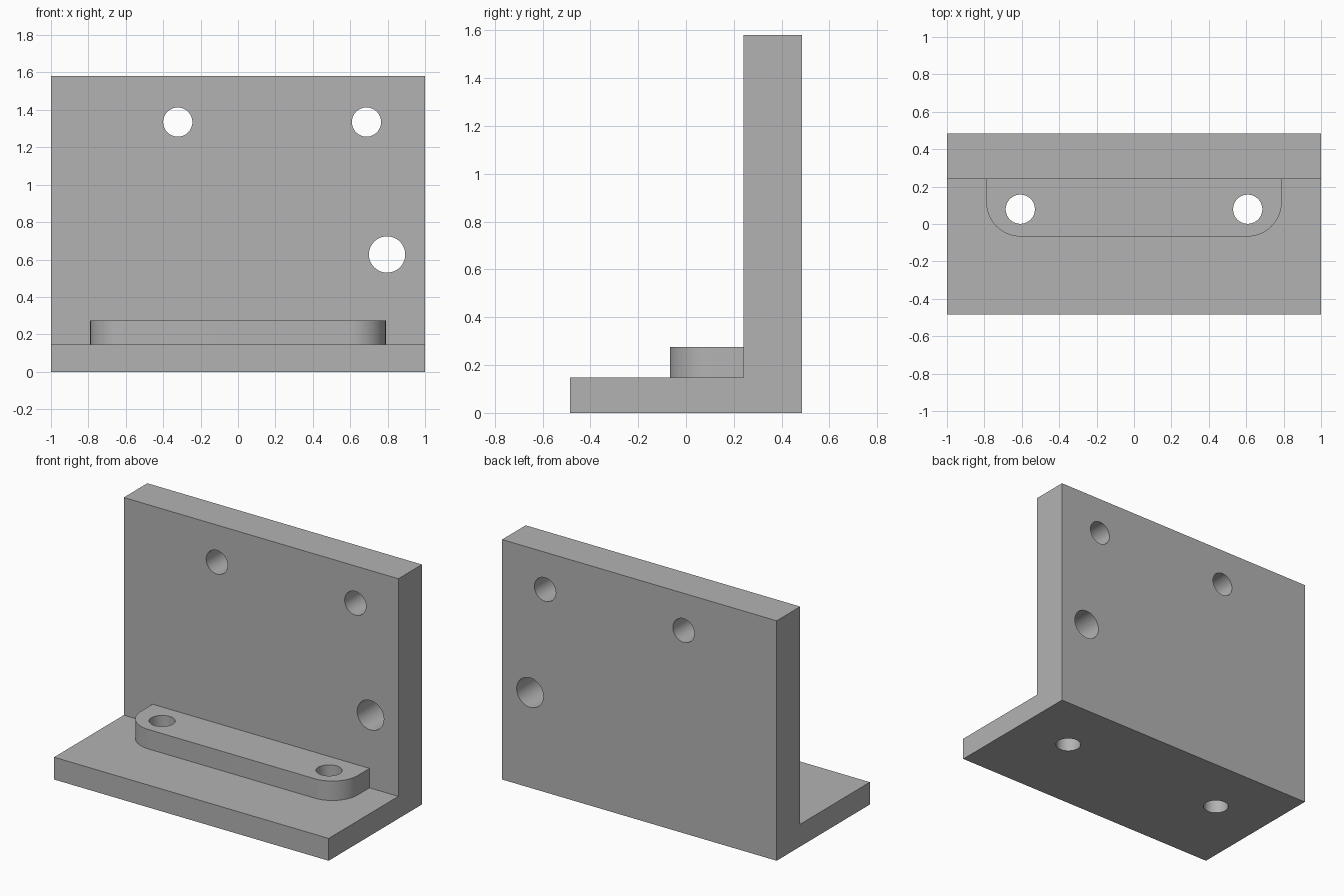
import bpy
import bmesh
from math import radians, sin, cos, pi
from mathutils import Matrix, Vector

cube = bpy.data.objects.get("Cube")
if cube:
    bpy.data.objects.remove(cube, do_unlink=True)

GREY = (0.45, 0.45, 0.45, 1)
grey = bpy.data.materials.new("plain grey")
grey.use_nodes = True
grey.diffuse_color = GREY
grey.node_tree.nodes["Principled BSDF"].inputs["Base Color"].default_value = GREY

FRONT, BACK, WALL = -0.485, 0.485, 0.24
BASE_TOP, PAD_TOP, HEIGHT = 0.147, 0.275, 1.58


def extruded(name, outline, direction):
    """Solid made by sweeping a flat outline along a direction."""
    bm = bmesh.new()
    face = bm.faces.new([bm.verts.new(p) for p in outline])
    moved = bmesh.ops.extrude_face_region(bm, geom=[face])["geom"]
    verts = [v for v in moved if isinstance(v, bmesh.types.BMVert)]
    bmesh.ops.translate(bm, verts=verts, vec=Vector(direction))
    bmesh.ops.recalc_face_normals(bm, faces=bm.faces)
    mesh = bpy.data.meshes.new(name)
    bm.to_mesh(mesh)
    bm.free()
    obj = bpy.data.objects.new(name, mesh)
    bpy.context.collection.objects.link(obj)
    mesh.materials.append(grey)
    return obj


def drill(name, centre, radius, turn):
    """Hidden cylinder used to cut a hole."""
    bm = bmesh.new()
    place = Matrix.Translation(centre) @ Matrix.Rotation(turn, 4, "X")
    bmesh.ops.create_cone(bm, cap_ends=True, segments=64, radius1=radius,
                          radius2=radius, depth=0.8, matrix=place)
    mesh = bpy.data.meshes.new(name)
    bm.to_mesh(mesh)
    bm.free()
    obj = bpy.data.objects.new(name, mesh)
    bpy.context.collection.objects.link(obj)
    mesh.materials.append(grey)
    obj.hide_render = True
    obj.hide_set(True)
    return obj


def boolean(target, tool, operation):
    mod = target.modifiers.new(tool.name, "BOOLEAN")
    mod.operation = operation
    mod.solver = "EXACT"
    mod.object = tool


# L-shaped bracket
profile = [(FRONT, 0), (BACK, 0), (BACK, HEIGHT), (WALL, HEIGHT),
           (WALL, BASE_TOP), (FRONT, BASE_TOP)]
bracket = extruded("angle_bracket", [(-1, y, z) for y, z in profile], (2, 0, 0))

# Raised pad with rounded front corners, sunk into the base and wall
half, pad_front, r = 0.79, -0.067, 0.185
arc = [(half - r + r * cos(a), pad_front + r - r * sin(a))
       for a in (i * pi / 48 for i in range(25))]
right_side = [(half, WALL + 0.05)] + arc
outline = right_side + [(-x, y) for x, y in reversed(right_side)]
pad = extruded("raised_pad", [(x, y, BASE_TOP - 0.05) for x, y in outline],
               (0, 0, PAD_TOP - BASE_TOP + 0.05))
pad.hide_render = True
boolean(bracket, pad, "UNION")

# Holes through the wall
for name, x, z, radius in (("upper_right_hole", -0.322, 1.335, 0.078),
                           ("upper_left_hole", 0.687, 1.335, 0.078),
                           ("large_hole", 0.797, 0.627, 0.097)):
    boolean(bracket, drill(name, (x, 0.4, z), radius, radians(90)), "DIFFERENCE")

# Holes through the pad and base
for side, x in (("left", 0.608), ("right", -0.608)):
    boolean(bracket, drill(side + "_base_hole", (x, 0.079, 0.1), 0.078, 0),
            "DIFFERENCE")

# Bake the modifiers and remove the helpers
bpy.ops.object.select_all(action="DESELECT")
bpy.context.view_layer.objects.active = bracket
bracket.select_set(True)
helpers = [m.object for m in bracket.modifiers]
for mod in list(bracket.modifiers):
    bpy.ops.object.modifier_apply(modifier=mod.name)
for helper in helpers:
    bpy.data.objects.remove(helper, do_unlink=True)
bpy.ops.object.shade_smooth_by_angle(angle=radians(30))
